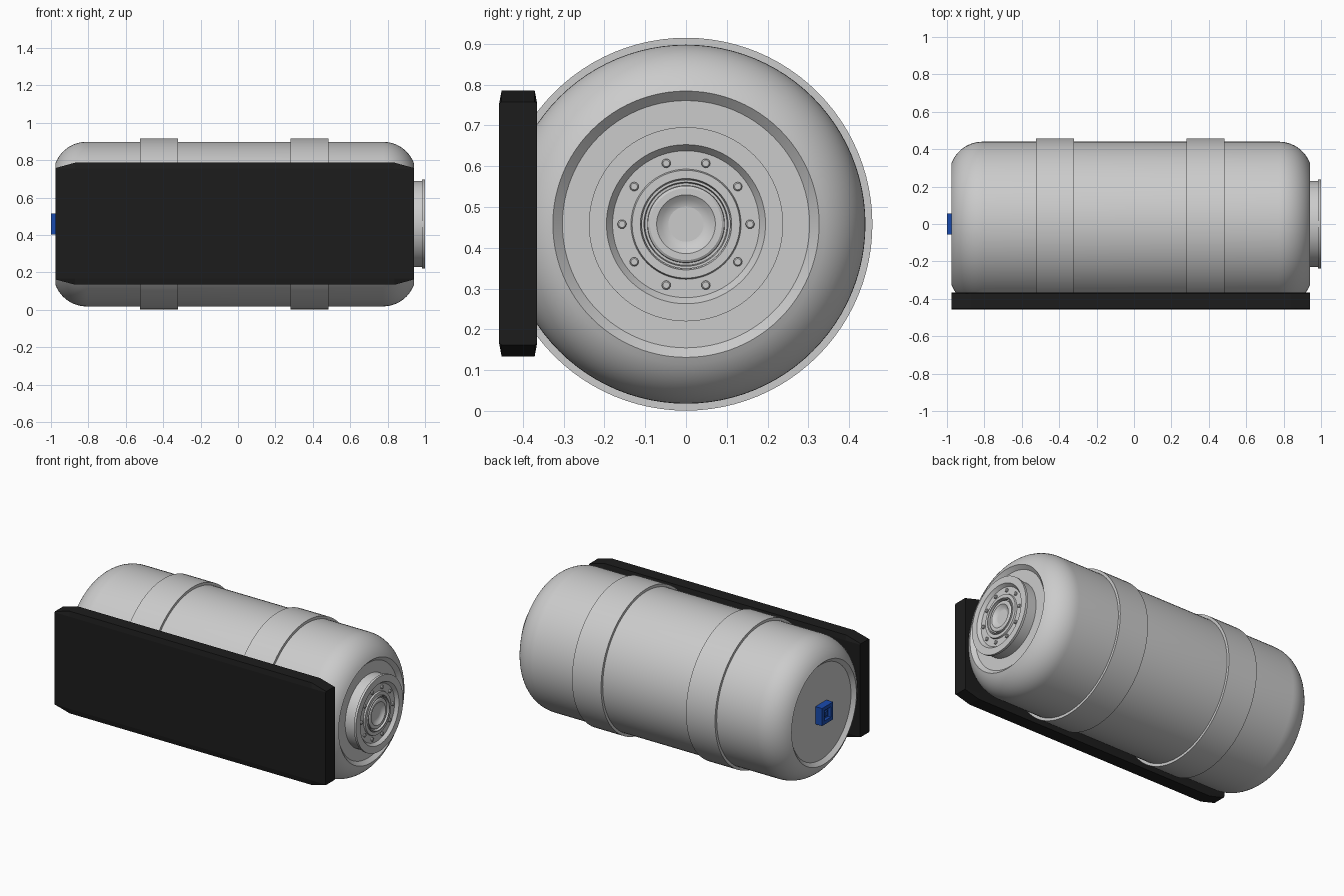
import bpy, bmesh
from math import sin, cos, pi, radians

if "Cube" in bpy.data.objects:
    bpy.data.objects.remove(bpy.data.objects["Cube"])

CZ = 0.458  # height of the tank axis


def material(name, rgb):
    m = bpy.data.materials.new(name)
    m.diffuse_color = (*rgb, 1)
    m.use_nodes = True
    m.node_tree.nodes["Principled BSDF"].inputs["Base Color"].default_value = m.diffuse_color
    return m


BLACK = material("black_panel", (0.012, 0.012, 0.012))
BLUE = material("blue_fitting", (0.01, 0.07, 0.42))


def finish(name, bm, mat=None, smooth=False):
    bmesh.ops.recalc_face_normals(bm, faces=bm.faces)
    me = bpy.data.meshes.new(name)
    bm.to_mesh(me)
    bm.free()
    ob = bpy.data.objects.new(name, me)
    bpy.context.collection.objects.link(ob)
    if mat:
        me.materials.append(mat)
    if smooth:
        bpy.ops.object.select_all(action='DESELECT')
        ob.select_set(True)
        bpy.context.view_layer.objects.active = ob
        bpy.ops.object.shade_smooth_by_angle(angle=radians(25))
    return ob


def skin(bm, rings, caps=True, loop=False):
    """Bridge equal-length vertex rings with quads."""
    n = len(rings[0])
    pairs = list(zip(rings, rings[1:]))
    if loop:
        pairs.append((rings[-1], rings[0]))
    for a, b in pairs:
        for i in range(n):
            j = (i + 1) % n
            bm.faces.new((a[i], a[j], b[j], b[i]))
    if caps and not loop:
        bm.faces.new(rings[0])
        bm.faces.new(rings[-1])


def lathe(name, profile, segs=96, y=0, z=CZ, loop=False):
    """Revolve (x, radius) points about an axis parallel to x."""
    bm = bmesh.new()
    rings = [[bm.verts.new((x, y + r * cos(2 * pi * i / segs), z + r * sin(2 * pi * i / segs)))
              for i in range(segs)] for x, r in profile]
    skin(bm, rings, loop=loop)
    return finish(name, bm, smooth=True)


def box(bm, x0, x1, y0, y1, z0, z1):
    vs = bmesh.ops.create_cube(bm, size=1)["verts"]
    for v in vs:
        v.co.x = x1 if v.co.x > 0 else x0
        v.co.y = y1 if v.co.y > 0 else y0
        v.co.z = z1 if v.co.z > 0 else z0


# Tank shell: rounded shoulders and shallow dished ends
def shoulder(x_end, side):
    R, n = 0.177, 12
    xc = x_end - side * 0.165
    arc = [(xc + side * R * sin(a), 0.44 - R + R * cos(a))
           for a in (radians(69) * k / n for k in range(n + 1))]
    return arc + [(x_end - side * 0.022, 0.303)]


lathe("tank_shell", shoulder(-0.975, -1)[::-1] + shoulder(0.94, 1))

# Mounting bands
for name, x0, x1 in (("left_band", -0.525, -0.32), ("right_band", 0.28, 0.485)):
    lathe(name, [(x0, 0.435), (x0, 0.457), (x1, 0.457), (x1, 0.435)], loop=True)

# Front panel with clipped corners and slightly tapered long edges
bm = bmesh.new()
rings = []
for x, h in ((-0.975, 0.298), (-0.872, 0.326), (0.838, 0.326), (0.94, 0.298)):
    m = 0.294
    pts = [(-0.458, -m), (-0.452, -h), (-0.371, -h), (-0.365, -m),
           (-0.365, m), (-0.371, h), (-0.452, h), (-0.458, m)]
    rings.append([bm.verts.new((x, y, CZ + 0.002 + z)) for y, z in pts])
skin(bm, rings)
finish("front_panel", bm, BLACK)

# Valve flange with lip, bolt channel and stepped face
lathe("valve_flange", [(0.90, 0.23), (0.985, 0.23), (0.985, 0.238), (1.0, 0.238),
                       (1.0, 0.195), (0.98, 0.18), (0.98, 0.135), (0.99, 0.132),
                       (0.99, 0.112), (0.975, 0.108)])

# Central hub: thin ring and dished cone
lathe("hub_ring", [(0.97, 0.109), (0.996, 0.109), (0.996, 0.103), (0.97, 0.100)], loop=True)
lathe("hub_plug", [(0.96, 0.096), (0.988, 0.094), (0.992, 0.088), (0.992, 0.072),
                   (0.982, 0.060), (0.976, 0.048), (0.974, 0.038)])

# Ring of ten bolts
for i in range(10):
    a = 2 * pi * i / 10
    lathe(f"flange_bolt_{i + 1}", [(0.97, 0.011), (0.987, 0.011), (0.99, 0.008)],
          16, 0.157 * cos(a), CZ + 0.157 * sin(a))

# Square outlet fitting: open frame, floor and centre pin
bm = bmesh.new()
o, w = 0.056, 0.033
box(bm, -1.0, -0.95, -o, o, CZ + w, CZ + o)
box(bm, -1.0, -0.95, -o, o, CZ - o, CZ - w)
box(bm, -1.0, -0.95, -o, -w, CZ - w, CZ + w)
box(bm, -1.0, -0.95, w, o, CZ - w, CZ + w)
box(bm, -0.98, -0.95, -w, w, CZ - w, CZ + w)
box(bm, -0.992, -0.975, -0.014, 0.014, CZ - 0.014, CZ + 0.014)
finish("outlet_fitting", bm, BLUE)
